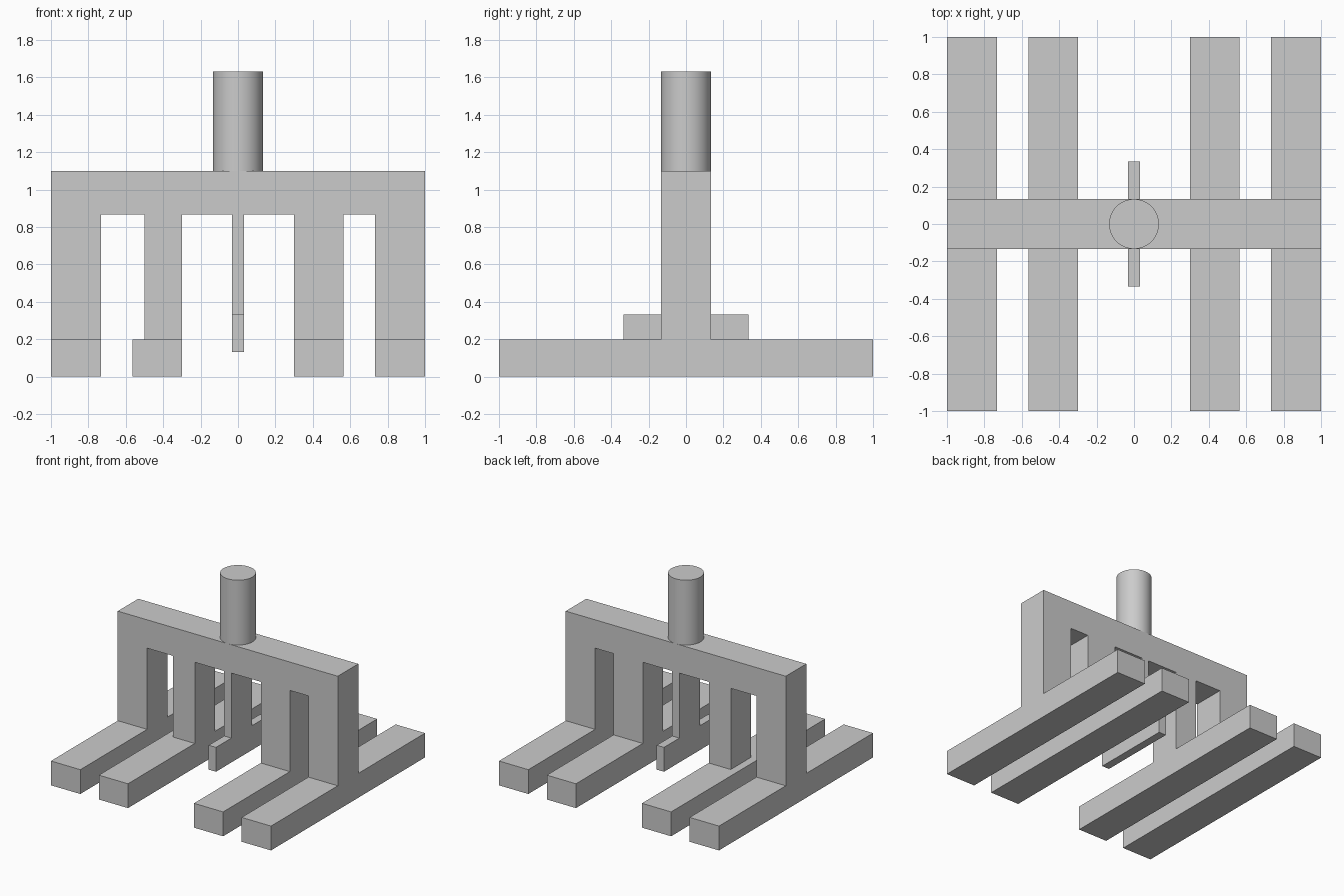
import bpy
import bmesh
import math

cube = bpy.data.objects.get("Cube")
if cube:
    bpy.data.objects.remove(cube)

# One plain grey for the whole model
grey = bpy.data.materials.new("plain_grey")
grey.use_nodes = True
colour = (0.6, 0.6, 0.6, 1)
grey.diffuse_color = colour
grey.node_tree.nodes["Principled BSDF"].inputs["Base Color"].default_value = colour

HALF = 0.133      # half depth of the frame, radius of the shank
FOOT_TOP = 0.2
BLADE_BOTTOM = 0.133
BEAM_BOTTOM = 0.867
BEAM_TOP = 1.1


def add_object(name, bm):
    bmesh.ops.recalc_face_normals(bm, faces=bm.faces)
    mesh = bpy.data.meshes.new(name)
    bm.to_mesh(mesh)
    bm.free()
    mesh.materials.append(grey)
    obj = bpy.data.objects.new(name, mesh)
    bpy.context.collection.objects.link(obj)
    return obj


def prism(name, outline, half_depth):
    """Extrude an (x, z) outline along y, centred on y = 0."""
    bm = bmesh.new()
    face = bm.faces.new([bm.verts.new((x, -half_depth, z)) for x, z in outline])
    new = bmesh.ops.extrude_face_region(bm, geom=[face])["geom"]
    verts = [v for v in new if isinstance(v, bmesh.types.BMVert)]
    bmesh.ops.translate(bm, vec=(0, 2 * half_depth, 0), verts=verts)
    return add_object(name, bm)


def bar(name, x0, x1, z0, z1, half_depth):
    return prism(name, [(x0, z0), (x1, z0), (x1, z1), (x0, z1)], half_depth)


# Comb-shaped frame: beam with four posts and a thin middle blade
posts = [(-1, -0.733, FOOT_TOP), (-0.5, -0.3, FOOT_TOP),
         (-0.033, 0.033, BLADE_BOTTOM), (0.3, 0.565, FOOT_TOP),
         (0.733, 1, FOOT_TOP)]
outline = []
for x0, x1, bottom in posts:
    outline += [(x0, BEAM_BOTTOM), (x0, bottom), (x1, bottom), (x1, BEAM_BOTTOM)]
outline[0] = (-1, BEAM_TOP)
outline[-1] = (1, BEAM_TOP)
prism("frame", outline, HALF)

# Long feet running front to back
for side, s in (("left", 1), ("right", -1)):
    for place, inner, outer in (("inner", 0.3, 0.565), ("outer", 0.733, 1)):
        x0, x1 = sorted((s * inner, s * outer))
        bar(f"{side}_{place}_foot", x0, x1, 0, FOOT_TOP, 1)

# Short fins in front of and behind the middle blade
for name, s in (("front_fin", -1), ("back_fin", 1)):
    fin = bar(name, -0.033, 0.033, BLADE_BOTTOM, 0.333, 0.1)
    fin.location.y = s * (HALF + 0.1)

# Round shank on top
bm = bmesh.new()
bmesh.ops.create_cone(bm, cap_ends=True, segments=64, radius1=HALF, radius2=HALF,
                      depth=0.533)
shank = add_object("shank", bm)
shank.location.z = BEAM_TOP + 0.533 / 2
bpy.context.view_layer.objects.active = shank
shank.select_set(True)
bpy.ops.object.shade_smooth_by_angle(angle=math.radians(30))
